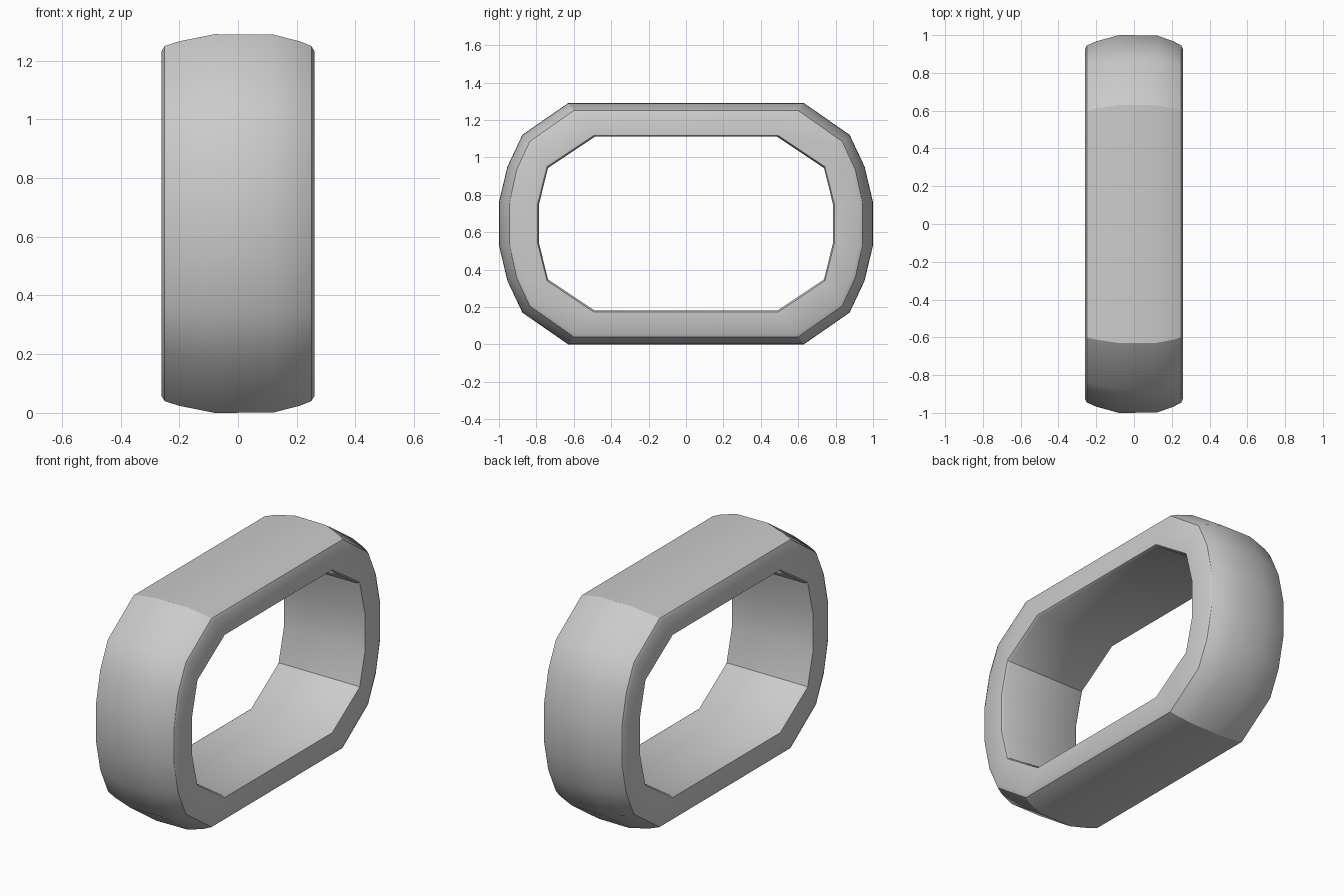
import bpy, bmesh
from mathutils import Vector

if "Cube" in bpy.data.objects:
    bpy.data.objects.remove(bpy.data.objects["Cube"])

MID = 0.645  # height of the ring centre

# Quarter outlines (y, height above centre), from the side to the top
crown = [(1.0, .115), (.955, .305), (.875, .475), (.63, .645)]
shoulder = [(.945, .107), (.905, .29), (.835, .44), (.60, .605)]
hole = [(.785, .107), (.785, .107), (.738, .298), (.487, .465)]


def blend(a, b, t):
    return [Vector(p).lerp(Vector(q), t) for p, q in zip(a, b)]


def full_loop(quarter):
    q = [Vector(p) for p in quarter]
    half = q + [Vector((-p.x, p.y)) for p in reversed(q)]
    return half + [Vector((-p.x, -p.y)) for p in half]


# Cross-section of the band: across the outside, then back through the hole
rows = [
    (-.25, shoulder), (-.20, blend(shoulder, crown, .4)), (-.08, crown),
    (.12, blend(shoulder, crown, .97)), (.21, blend(shoulder, crown, .4)),
    (.25, shoulder),
    (.26, blend(shoulder, hole, .12)), (.26, blend(hole, shoulder, .05)),
    (.245, hole), (-.245, hole),
    (-.26, blend(hole, shoulder, .05)), (-.26, blend(shoulder, hole, .12)),
]

# Ring band lofted through all rows
bm = bmesh.new()
rings = [[bm.verts.new((x, p.x, p.y + MID)) for p in full_loop(q)]
         for x, q in rows]
for i, a in enumerate(rings):
    b = rings[(i + 1) % len(rings)]
    n = len(a)
    for j in range(n):
        k = (j + 1) % n
        bm.faces.new((a[j], a[k], b[k], b[j]))
bmesh.ops.remove_doubles(bm, verts=bm.verts, dist=.0005)
bmesh.ops.recalc_face_normals(bm, faces=bm.faces)
mesh = bpy.data.meshes.new("ring_band")
bm.to_mesh(mesh)
bm.free()
band = bpy.data.objects.new("ring_band", mesh)
bpy.context.collection.objects.link(band)
bpy.context.view_layer.objects.active = band
band.select_set(True)
bpy.ops.object.shade_smooth_by_angle(angle=.56)
